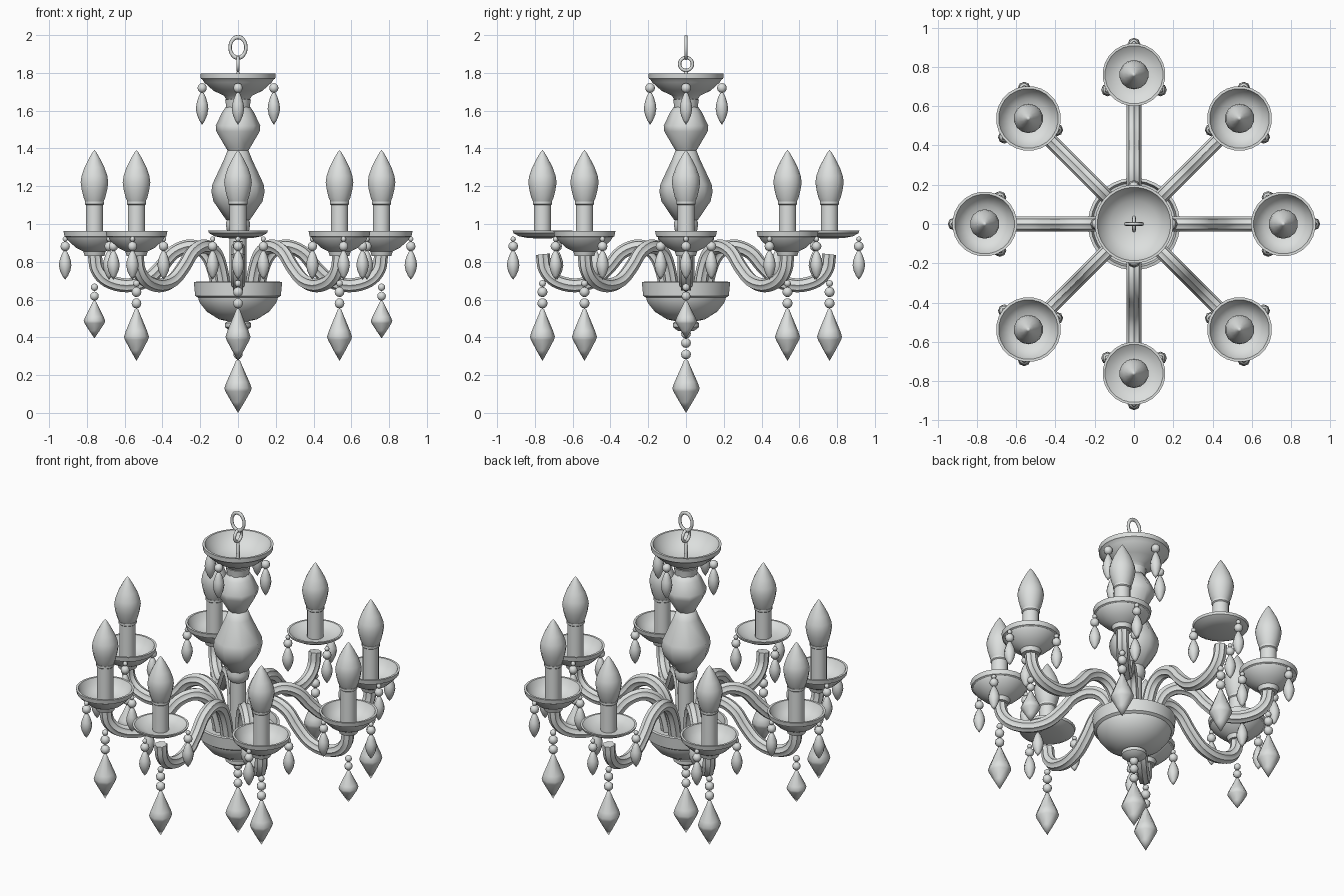
import bpy, bmesh, math
from mathutils import Vector

if "Cube" in bpy.data.objects:
    bpy.data.objects.remove(bpy.data.objects["Cube"])

mat = bpy.data.materials.new("pale satin grey")
mat.diffuse_color = (0.72, 0.74, 0.73, 1)
mat.use_nodes = True
mat.node_tree.nodes["Principled BSDF"].inputs["Base Color"].default_value = mat.diffuse_color


def finish(name, bm, angle=35):
    bmesh.ops.recalc_face_normals(bm, faces=bm.faces[:])
    me = bpy.data.meshes.new(name)
    bm.to_mesh(me)
    bm.free()
    for p in me.polygons:
        p.use_smooth = True
    me.set_sharp_from_angle(angle=math.radians(angle))
    me.materials.append(mat)
    ob = bpy.data.objects.new(name, me)
    bpy.context.collection.objects.link(ob)
    return ob


def skin(bm, rings):
    # bridge successive rings; a ring of one vertex is a pole
    for a, b in zip(rings, rings[1:]):
        n = max(len(a), len(b))
        for i in range(n):
            j = (i + 1) % n
            if len(a) == 1 and len(b) == 1:
                continue
            if len(a) == 1:
                bm.faces.new((a[0], b[i], b[j]))
            elif len(b) == 1:
                bm.faces.new((a[i], a[j], b[0]))
            else:
                bm.faces.new((a[i], a[j], b[j], b[i]))


def lathe(name, prof, n=24, x=0, y=0, angle=35, turn=.5):
    bm = bmesh.new()
    rings = []
    for r, z in prof:
        if r < 1e-5:
            rings.append([bm.verts.new((x, y, z))])
        else:
            rings.append([bm.verts.new((x + r * math.cos(math.tau * (i + turn) / n),
                                        y + r * math.sin(math.tau * (i + turn) / n), z)) for i in range(n)])
    skin(bm, rings)
    return finish(name, bm, angle)


def bead(name, x, y, z, r):
    lathe(name, [(r * math.sin(math.pi * k / 6), z - r * math.cos(math.pi * k / 6)) for k in range(7)],
          10, x, y, 50)


def drop(name, x, y, top, bot, r, n=8):
    # long pointed pendant
    h = top - bot
    shape = [(0, 0), (.48, .2), (.93, .4), (1, .46), (.85, .57), (.3, .88), (.15, .97), (0, 1)]
    lathe(name, [(a * r, bot + b * h) for a, b in shape], n, x, y, 60, 0)


def small_drop(name, x, y, top, bot, r):
    # rounder teardrop
    h = top - bot
    shape = [(0, 0), (.45, .13), (.82, .3), (1, .48), (.9, .64), (.6, .83), (.3, .95), (0, 1)]
    lathe(name, [(a * r, bot + b * h) for a, b in shape], 8, x, y, 60, 0)


def spline(pts, steps=4):
    # Catmull-Rom through the points
    p = [Vector(q) for q in pts]
    p = [2 * p[0] - p[1]] + p + [2 * p[-1] - p[-2]]
    out = []
    for i in range(1, len(p) - 2):
        a, b, c, d = p[i - 1:i + 3]
        for k in range(steps):
            t = k / steps
            out.append(.5 * (2 * b + (c - a) * t + (2 * a - 5 * b + 4 * c - d) * t * t
                             + (3 * b - a - 3 * c + d) * t ** 3))
    return out + [p[-2]]


def arm(name, ang):
    # fluted tube swept along an S curve in a vertical plane
    path = spline([(.1, .62), (.125, .75), (.17, .845), (.25, .882), (.34, .85), (.41, .77),
                   (.49, .7), (.59, .675), (.69, .7), (.745, .76), (.758, .84)])
    out, side, up = Vector((math.cos(ang), math.sin(ang), 0)), Vector((-math.sin(ang), math.cos(ang), 0)), Vector((0, 0, 1))
    bm = bmesh.new()
    rings = []
    for i, p in enumerate(path):
        t = (path[min(i + 1, len(path) - 1)] - path[max(i - 1, 0)]).normalized()
        nrm = out * -t.y + up * t.x
        ring = []
        for k in range(16):
            r = .037 if k % 2 == 0 else .030
            a = math.tau * k / 16
            ring.append(bm.verts.new(out * p.x + up * p.y + nrm * r * math.cos(a) + side * r * math.sin(a)))
        rings.append(ring)
    skin(bm, rings)
    bm.faces.new(rings[0])
    bm.faces.new(rings[-1])
    finish(name, bm, 60)


# hanging rings
for name, z, R, r, rot, s in (("top_ring", 1.935, .042, .009, 0, 1.3), ("lower_ring", 1.847, .034, .009, math.pi / 2, 1)):
    bpy.ops.mesh.primitive_torus_add(major_segments=24, minor_segments=8, major_radius=R, minor_radius=r,
                                     location=(0, 0, z), rotation=(math.pi / 2, 0, rot))
    ob = bpy.context.object
    ob.name = name
    ob.scale = (1, s, 1)
    ob.data.materials.append(mat)
    bpy.ops.object.shade_smooth()

# canopy dish
lathe("canopy_dish", [(0, 1.655), (.06, 1.655), (.075, 1.68), (.13, 1.705), (.18, 1.75), (.19, 1.765), (.198, 1.77),
                      (.2, 1.797), (.187, 1.797), (.17, 1.765), (.12, 1.72), (.05, 1.70), (0, 1.70)], 32)
lathe("canopy_hook_stem", [(0, 1.69), (.014, 1.69), (.01, 1.80), (0, 1.815)], 10)

# central column: two faceted bulbs, collars and a shaft
lathe("column_neck", [(0, 1.665), (.07, 1.66), (.065, 1.63), (.06, 1.58), (0, 1.58)], 16)
lathe("upper_bulb", [(0, 1.625), (.065, 1.62), (.085, 1.59), (.118, 1.52), (.115, 1.49), (.062, 1.40), (.05, 1.38), (0, 1.38)],
      8, angle=60, turn=0)
lathe("lower_bulb", [(0, 1.40), (.055, 1.39), (.075, 1.34), (.136, 1.21), (.141, 1.17), (.13, 1.12), (.062, 1.02), (0, 1.02)],
      8, angle=60, turn=0)
lathe("column_collar", [(0, 1.035), (.058, 1.03), (.066, 1.0), (.06, .965), (.045, .95), (.045, .62), (0, .62)], 16)

# bottom bowl and finial
lathe("bottom_bowl", [(0, .43), (.045, .435), (.07, .455), (.07, .475), (.055, .485), (.1, .495), (.165, .535), (.205, .585),
                      (.212, .61), (.228, .62), (.235, .692), (.22, .695), (.21, .655), (.1, .645), (0, .645)], 32)
bead("finial_bead", 0, 0, .42, .026)
bead("finial_bead", 0, 0, .37, .026)
bead("finial_bead", 0, 0, .31, .026)
drop("finial_drop", 0, 0, .285, 0, .072)

# canopy drops
for k in range(4):
    x, y = .19 * math.cos(k * math.pi / 2), .19 * math.sin(k * math.pi / 2)
    bead("canopy_bead", x, y, 1.72, .026)
    small_drop("canopy_drop", x, y, 1.70, 1.525, .033)

DISH = [(0, .83), (.052, .83), (.06, .855), (.1, .875), (.142, .915), (.15, .93), (.16, .935),
        (.165, .962), (.152, .962), (.135, .925), (.1, .895), (.05, .88), (0, .88)]
SHALLOW = [(0, .922), (.08, .926), (.125, .935), (.155, .952), (.16, .966), (.148, .966), (.12, .945), (.08, .934), (0, .93)]

# eight arms with dish, candle and hanging drops
for k in range(8):
    ang = k * math.pi / 4
    c, s = math.cos(ang), math.sin(ang)
    x, y = .76 * c, .76 * s
    on_y, diagonal = k in (2, 6), k % 2 == 1
    arm("arm", ang)
    lathe("candle_dish", SHALLOW if on_y else DISH, 24, x, y)
    base = .927 if on_y else .87
    lathe("candle", [(0, base), (.046, base), (.046, 1.1), (.052, 1.105), (.052, 1.118), (0, 1.118)], 16, x, y)
    lathe("candle_bulb", [(0, 1.11), (.048, 1.115), (.059, 1.14), (.069, 1.18), (.075, 1.22), (.07, 1.255),
                          (.054, 1.30), (.028, 1.35), (.01, 1.38), (0, 1.392)], 14, x, y, 50)
    # small drops round the dish rim
    for j in range(3):
        a = math.radians(120 * j - (38 if diagonal else 0))
        dx, dy = .155 * math.cos(a), .155 * math.sin(a)
        if diagonal:
            dx, dy = math.copysign(1, c) * dx, math.copysign(1, s) * dy
        else:
            dx, dy = dx * c - dy * s, dx * s + dy * c
        bead("rim_bead", x + dx, y + dy, .882, .026)
        bead("rim_link", x + dx, y + dy, .92, .014)
        small_drop("rim_drop", x + dx, y + dy, .862, .705, .033)
    # pendant under each arm
    if k in (0, 4):
        bead("pendant_bead", x, y, .665, .02)
        bead("pendant_bead", x, y, .618, .024)
        drop("pendant_drop", x, y, .595, .395, .057)
    else:
        bead("pendant_bead", x, y, .64, .027)
        bead("pendant_bead", x, y, .58, .027)
        bead("pendant_link", x, y, .685, .018)
        drop("pendant_drop", x, y, .555, .275, .066)
